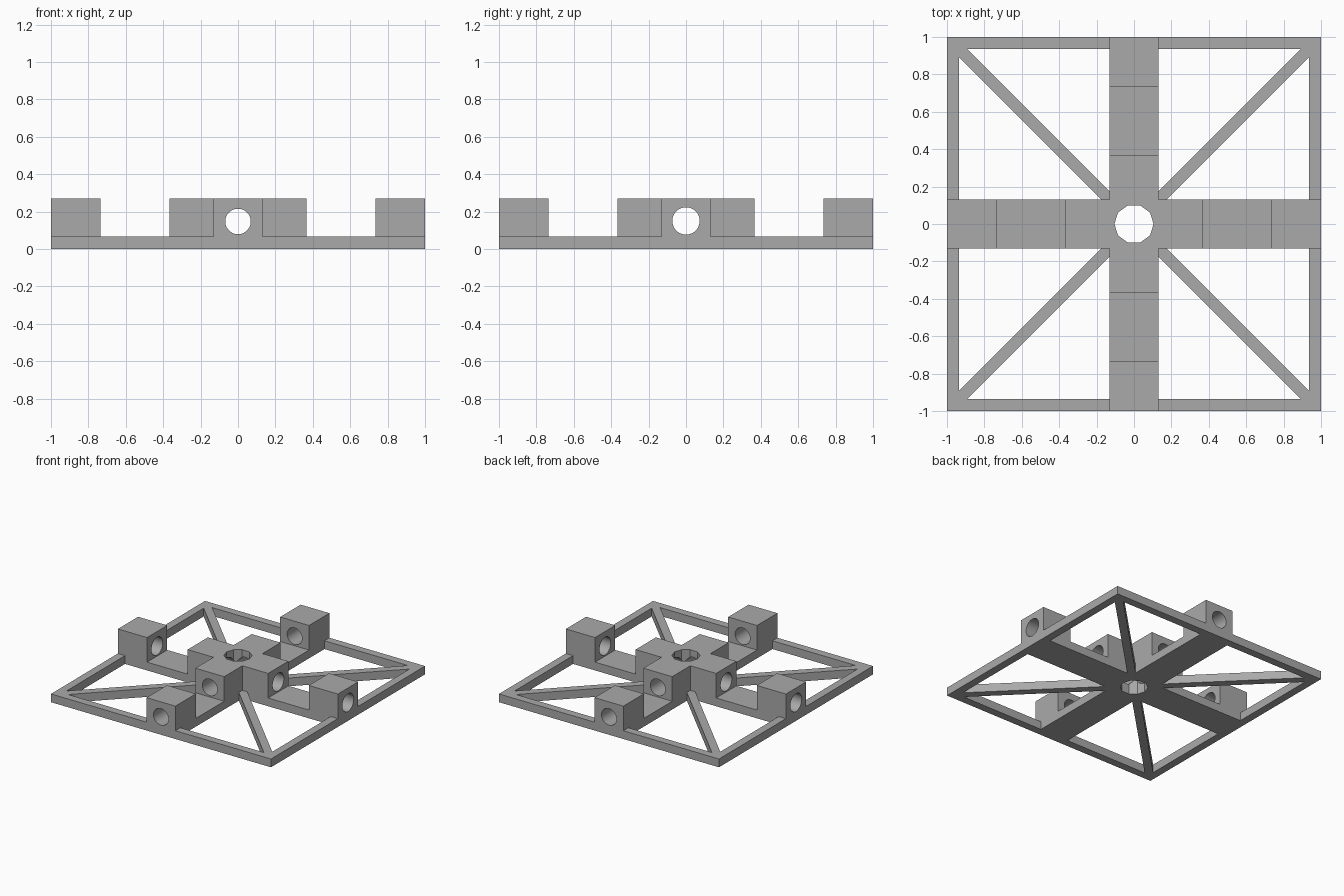
import bpy
import bmesh
from math import cos, sin, pi
from mathutils import Matrix

if "Cube" in bpy.data.objects:
    bpy.data.objects.remove(bpy.data.objects["Cube"])

BASE_H, TOP_H = 0.068, 0.27      # plate and block heights
ARM, RIM = 0.131, 0.935          # half arm width, inner edge of the rim
HUB, BLOCK = 0.366, 0.735        # hub reach, inner face of end blocks
GAP = 0.045                      # brace half width measured along an axis

grey = bpy.data.materials.new("grey plastic")
grey.use_nodes = True
grey.diffuse_color = (0.4, 0.4, 0.4, 1)
grey.node_tree.nodes["Principled BSDF"].inputs["Base Color"].default_value = (0.4, 0.4, 0.4, 1)


def prism(name, outlines, z0, z1, matrix=None):
    """Extrude one or more flat outlines from z0 to z1."""
    bm = bmesh.new()
    for points in outlines:
        face = bm.faces.new([bm.verts.new((x, y, z0)) for x, y in points])
        made = bmesh.ops.extrude_face_region(bm, geom=[face])["geom"]
        top = [v for v in made if isinstance(v, bmesh.types.BMVert)]
        bmesh.ops.translate(bm, verts=top, vec=(0, 0, z1 - z0))
    bmesh.ops.recalc_face_normals(bm, faces=bm.faces)
    if matrix:
        bm.transform(matrix)
    mesh = bpy.data.meshes.new(name)
    bm.to_mesh(mesh)
    bm.free()
    mesh.materials.append(grey)
    obj = bpy.data.objects.new(name, mesh)
    bpy.context.collection.objects.link(obj)
    return obj


def rect(x0, y0, x1, y1):
    return [(x0, y0), (x1, y0), (x1, y1), (x0, y1)]


def circle(radius, sides):
    return [(radius * cos(2 * pi * i / sides), radius * sin(2 * pi * i / sides))
            for i in range(sides)]


def cut(obj, cutters):
    """Subtract the cutters and bake the result into the mesh."""
    for cutter in cutters:
        mod = obj.modifiers.new("cut", 'BOOLEAN')
        mod.operation = 'DIFFERENCE'
        mod.solver = 'EXACT'
        mod.object = cutter
    graph = bpy.context.evaluated_depsgraph_get()
    graph.update()
    mesh = bpy.data.meshes.new_from_object(obj.evaluated_get(graph))
    obj.modifiers.clear()
    obj.data = mesh


# Cutters: triangular windows, centre hole, and the two crossing bores
triangle = [(ARM, ARM + GAP), (ARM, RIM), (RIM - GAP, RIM)]
windows = []
for sx in (1, -1):
    for sy in (1, -1):
        windows.append([(sx * x, sy * y) for x, y in triangle])
        windows.append([(sx * y, sy * x) for x, y in triangle])
window_cutter = prism("window_cutter", windows, -0.1, 0.4)
centre_cutter = prism("centre_cutter", [circle(0.105, 10)], -0.1, 0.4)
bore_y = prism("bore_cutter_y", [circle(0.068, 48)], -1.2, 1.2,
               Matrix.Translation((0, 0, 0.147)) @ Matrix.Rotation(pi / 2, 4, 'X'))
bore_x = prism("bore_cutter_x", [circle(0.073, 48)], -1.2, 1.2,
               Matrix.Translation((0, 0, 0.15)) @ Matrix.Rotation(pi / 2, 4, 'Y'))
cutters = [window_cutter, centre_cutter, bore_y, bore_x]

# Base plate: rim, cross arms and diagonal braces in one piece
base = prism("base_frame", [rect(-1, -1, 1, 1)], 0, BASE_H)
cut(base, [window_cutter, centre_cutter])

# Raised plus-shaped hub
quarter = [(HUB, -ARM), (HUB, ARM), (ARM, ARM)]
cross = []
for i in range(4):
    c, s = round(cos(i * pi / 2)), round(sin(i * pi / 2))
    cross += [(c * x - s * y, s * x + c * y) for x, y in quarter]
hub = prism("centre_hub", [cross], BASE_H, TOP_H)
cut(hub, [centre_cutter, bore_y, bore_x])

# Four bored end blocks at the rim
parts = [base, hub]
for name, turn, bore in (("left", 0, bore_x), ("back", 1, bore_y),
                         ("right", 2, bore_x), ("front", 3, bore_y)):
    block = prism(name + "_end_block", [rect(BLOCK, -ARM, 1, ARM)], BASE_H, TOP_H,
                  Matrix.Rotation(turn * pi / 2, 4, 'Z'))
    cut(block, [bore])
    parts.append(block)

for cutter in cutters:
    bpy.data.objects.remove(cutter)

# Smooth bores, sharp edges elsewhere
bpy.ops.object.select_all(action='DESELECT')
for part in parts:
    part.select_set(True)
bpy.context.view_layer.objects.active = base
bpy.ops.object.shade_smooth_by_angle(angle=pi / 6)
